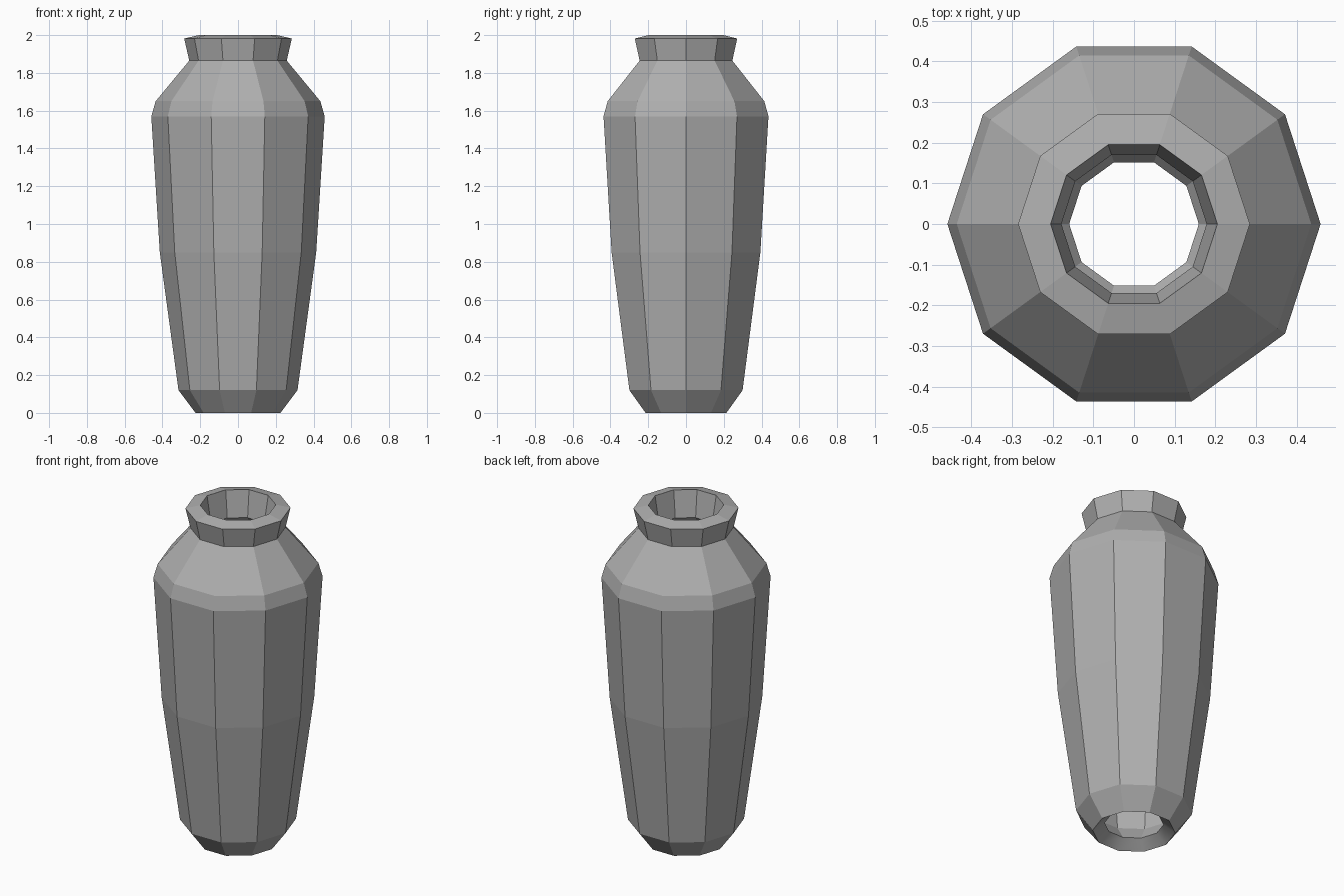
import bpy, bmesh, math

if "Cube" in bpy.data.objects:
    bpy.data.objects.remove(bpy.data.objects["Cube"])

SIDES = 10
THICKNESS = 0.082

# Outer silhouette (radius, height), from foot to lip
PROFILE = [(0.225, 0.0), (0.315, 0.12), (0.414, 0.85), (0.459, 1.57),
           (0.436, 1.65), (0.258, 1.865), (0.285, 1.982)]

# Open faceted shell, turned around z
bm = bmesh.new()
rings = []
for r, z in PROFILE:
    angles = [2 * math.pi * i / SIDES for i in range(SIDES)]
    rings.append([bm.verts.new((r * math.cos(a), r * math.sin(a), z)) for a in angles])
for low, high in zip(rings, rings[1:]):
    for i in range(SIDES):
        j = (i + 1) % SIDES
        bm.faces.new((low[i], low[j], high[j], high[i]))

mesh = bpy.data.meshes.new("vase")
bm.to_mesh(mesh)
bm.free()
vase = bpy.data.objects.new("vase", mesh)
bpy.context.collection.objects.link(vase)

# Dark grey clay
clay = bpy.data.materials.new("dark_grey_clay")
clay.diffuse_color = (0.43, 0.43, 0.43, 1)
clay.use_nodes = True
clay.node_tree.nodes["Principled BSDF"].inputs["Base Color"].default_value = clay.diffuse_color
mesh.materials.append(clay)

# Wall thickness inward, leaving mouth and foot open
wall = vase.modifiers.new("wall", 'SOLIDIFY')
wall.thickness = THICKNESS
wall.offset = -1
bpy.context.view_layer.objects.active = vase
vase.select_set(True)
bpy.ops.object.modifier_apply(modifier="wall")

# Smooth the recessed rim under the foot
for face in vase.data.polygons:
    if face.center.z < 0.1 and face.normal.z < -0.7:
        face.use_smooth = True
